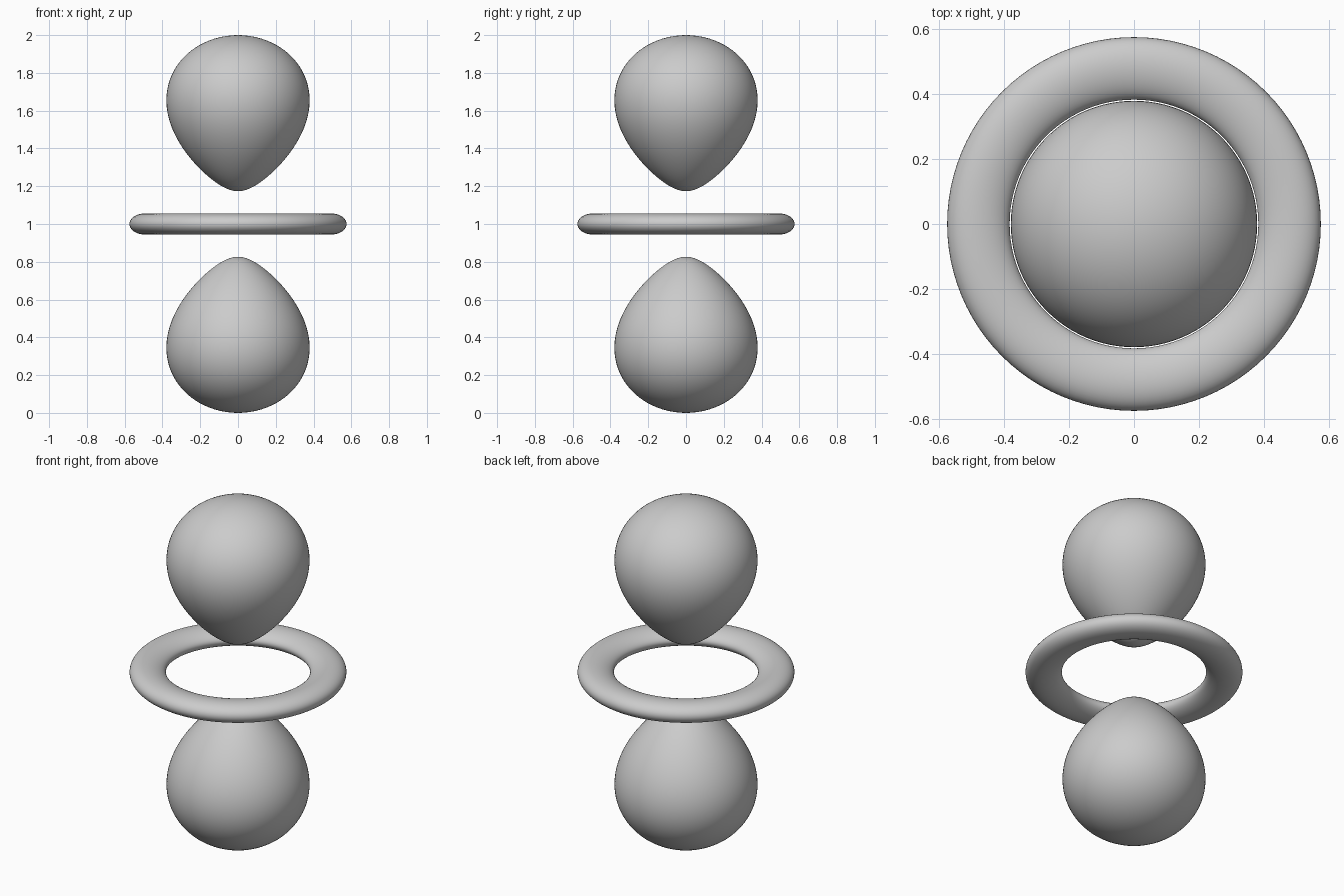
import bpy
import bmesh
import math

if "Cube" in bpy.data.objects:
    bpy.data.objects.remove(bpy.data.objects["Cube"], do_unlink=True)

DECAY = 4.235                      # radial falloff of the field
LEVEL = 2 * math.exp(-DECAY)       # surface level, puts the lobe ends at radius 1
PEAK = 2 / DECAY                   # radius where the field is strongest

grey = bpy.data.materials.new("light grey")
grey.use_nodes = True
grey.diffuse_color = (0.6, 0.6, 0.6, 1)
grey.node_tree.nodes["Principled BSDF"].inputs["Base Color"].default_value = (0.6, 0.6, 0.6, 1)


def ratio(r):
    """Surface level relative to the radial field at r."""
    return LEVEL / (r * r * math.exp(-DECAY * r))


def solve(target, weak, strong):
    """Bisect for the radius where the ratio equals the target."""
    for _ in range(50):
        mid = (weak + strong) / 2
        if ratio(mid) > target:
            weak = mid
        else:
            strong = mid
    return strong


def radii(target, outer_limit, count):
    """Radii from the inner to the outer crossing, denser at both ends."""
    a, b = solve(target, 0.01, PEAK), solve(target, outer_limit, PEAK)
    return [(a + b) / 2 - (b - a) / 2 * math.cos(math.pi * i / count) for i in range(count + 1)]


def lathe(name, profile, closed, steps=96):
    """Revolve a (radius, height) profile about the z axis."""
    bm = bmesh.new()
    verts = [bm.verts.new((x, 0, z)) for x, z in profile]
    edges = [bm.edges.new(pair) for pair in zip(verts, verts[1:])]
    if closed:
        edges.append(bm.edges.new((verts[-1], verts[0])))
    bmesh.ops.spin(bm, geom=verts + edges, cent=(0, 0, 0), axis=(0, 0, 1),
                   angle=math.tau, steps=steps)
    bmesh.ops.remove_doubles(bm, verts=bm.verts, dist=0.0001)
    bmesh.ops.recalc_face_normals(bm, faces=bm.faces)
    for face in bm.faces:
        face.smooth = True
    mesh = bpy.data.meshes.new(name)
    bm.to_mesh(mesh)
    bm.free()
    mesh.materials.append(grey)
    obj = bpy.data.objects.new(name, mesh)
    bpy.context.collection.objects.link(obj)


# Teardrop lobes above and below the middle
drop = []
for r in radii(2, 1.2, 56):
    cos2 = min(1, (1 + ratio(r)) / 3)
    drop.append((r * math.sqrt(1 - cos2), r * math.sqrt(cos2)))
drop[0] = (0, drop[0][1])
drop[-1] = (0, drop[-1][1])
for name, side in (("upper_lobe", 1), ("lower_lobe", -1)):
    lathe(name, [(x, 1 + side * z) for x, z in drop], closed=False)

# Flattened ring around the middle
upper = []
for r in radii(1, 1.2, 20):
    sin2 = max(0, (1 - ratio(r)) / 3)
    upper.append((r * math.sqrt(1 - sin2), r * math.sqrt(sin2)))
section = upper + [(x, -z) for x, z in reversed(upper[1:-1])]
lathe("middle_ring", [(x, 1 + z) for x, z in section], closed=True)
